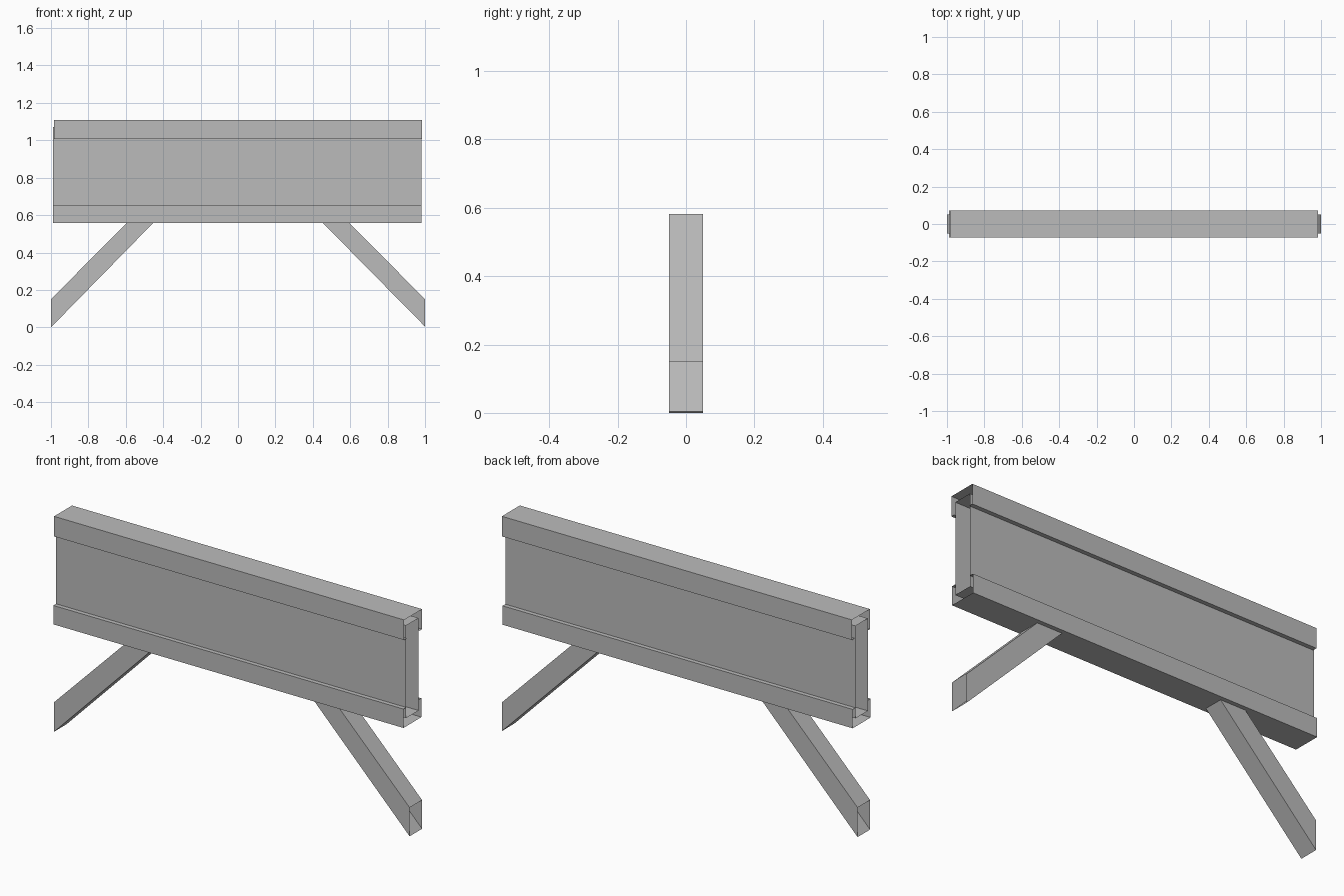
import bpy

if "Cube" in bpy.data.objects:
    bpy.data.objects.remove(bpy.data.objects["Cube"], do_unlink=True)

grey = bpy.data.materials.new("plain_grey")
grey.use_nodes = True
colour = (0.5, 0.5, 0.5, 1)
grey.diffuse_color = colour
grey.node_tree.nodes["Principled BSDF"].inputs["Base Color"].default_value = colour


def loft(name, start, end, closed=True):
    """Open-ended sheet joining two matching outlines."""
    n = len(start)
    faces = [(i, (i + 1) % n, n + (i + 1) % n, n + i)
             for i in range(n if closed else n - 1)]
    mesh = bpy.data.meshes.new(name)
    mesh.from_pydata(start + end, [], faces)
    mesh.materials.append(grey)
    obj = bpy.data.objects.new(name, mesh)
    bpy.context.collection.objects.link(obj)
    return obj


def extrude_x(name, profile, x0, x1, closed=True):
    return loft(name, [(x0, y, z) for y, z in profile],
                [(x1, y, z) for y, z in profile], closed)


RAIL, CORE = 0.072, 0.05      # half depths of rails and panel

# Hollow centre panel, its edges sitting inside the rails
extrude_x("centre_panel", [(-CORE, 0.6), (CORE, 0.6), (CORE, 1.07), (-CORE, 1.07)],
          -0.988, 0.981)


# Lipped channels: the slot faces the panel
def rail(name, back, lip, x0, x1):
    s = 1 if back > lip else -1
    profile = [(s * CORE, lip), (s * RAIL, lip), (s * RAIL, back),
               (-s * RAIL, back), (-s * RAIL, lip), (-s * CORE, lip)]
    extrude_x(name, profile, x0, x1, closed=False)


rail("top_rail", 1.108, 1.006, -0.984, 0.985)
rail("bottom_rail", 0.558, 0.654, -0.988, 0.981)

# Slanted hollow legs, cut upright at the foot and level at the top
for name, side, foot in (("left_leg", 1, 0.004), ("right_leg", -1, 0.0)):
    top = [(side * x, y, 0.582) for x, y in
           ((0.43, -CORE), (0.43, CORE), (0.572, CORE), (0.572, -CORE))]
    base = [(side, y, z) for y, z in
            ((-CORE, foot), (CORE, foot), (CORE, 0.15), (-CORE, 0.15))]
    if side > 0:
        loft(name, top, base)
    else:
        loft(name, base, top)
